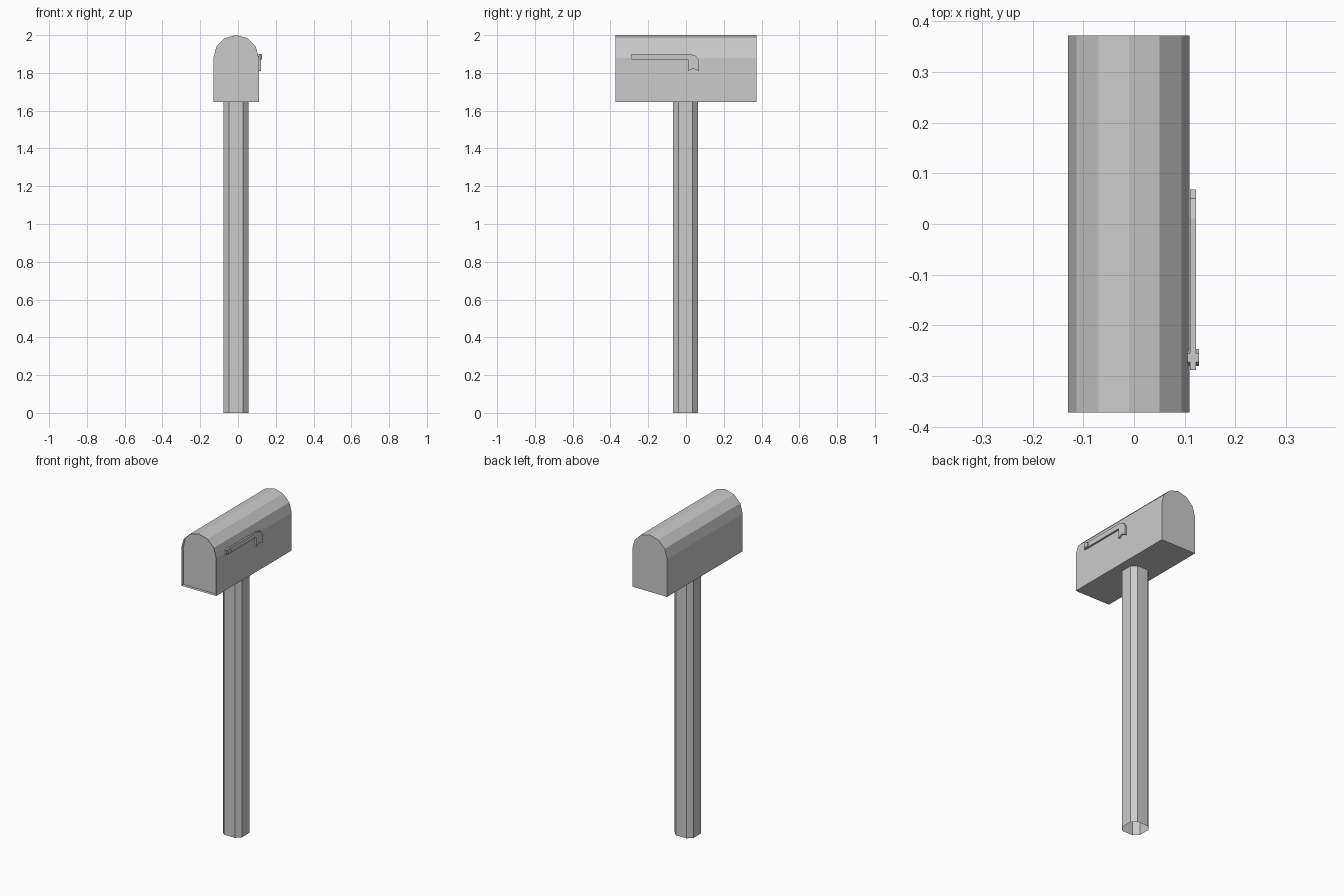
import bpy, bmesh, math

if "Cube" in bpy.data.objects:
    bpy.data.objects.remove(bpy.data.objects["Cube"])


def extrude(name, profile, axis, start, end, caps=None):
    """Sweep a closed 2D profile along an axis; caps lists the cap positions."""
    caps = (start, end) if caps is None else caps
    bm = bmesh.new()

    def ring(t):
        place = {'x': lambda a, b: (t, a, b),
                 'y': lambda a, b: (a, t, b),
                 'z': lambda a, b: (a, b, t)}[axis]
        return [bm.verts.new(place(a, b)) for a, b in profile]

    stops = sorted({start, end, *caps})
    rings = {t: ring(t) for t in stops}
    n = len(profile)
    for t0, t1 in zip(stops, stops[1:]):
        r0, r1 = rings[t0], rings[t1]
        for i in range(n):
            j = (i + 1) % n
            bm.faces.new((r0[i], r0[j], r1[j], r1[i]))
    for t in caps:
        bm.faces.new(rings[t])
    bmesh.ops.recalc_face_normals(bm, faces=bm.faces)
    mesh = bpy.data.meshes.new(name)
    bm.to_mesh(mesh)
    bm.free()
    obj = bpy.data.objects.new(name, mesh)
    bpy.context.collection.objects.link(obj)
    return obj


def arc(cx, cy, r, a0, a1, steps):
    return [(cx + r * math.cos(math.radians(a0 + (a1 - a0) * i / steps)),
             cy + r * math.sin(math.radians(a0 + (a1 - a0) * i / steps)))
            for i in range(steps + 1)]


# Arched box, with the door panel set slightly back inside the front rim
arch = [(-0.13, 1.645), (0.11, 1.645)] + arc(-0.01, 1.88, 0.12, 0, 180, 6)
extrude("mailbox_body", arch, 'y', -0.372, 0.372, caps=(0.372,))
extrude("door", arch, 'y', -0.352, -0.352, caps=(-0.352,))

# Chamfered square post, open at both ends
w, f = 0.066, 0.037
post = [(w, -f), (w, f), (f, w), (-f, w), (-w, f), (-w, -f), (-f, -w), (f, -w)]
post = [(x - 0.011, y - 0.003) for x, y in post]
extrude("post", post, 'z', 0.0, 1.645, caps=())

# Signal flag: arm with a rounded, notched head
flag = [(-0.288, 1.87), (0.01, 1.87), (0.01, 1.81), (0.037, 1.824), (0.068, 1.81),
        (0.068, 1.868), (0.05, 1.891), (0.012, 1.901), (-0.288, 1.901)]
extrude("flag", flag, 'x', 0.111, 0.122)

# Hexagonal pivot pin through the arm
pin = arc(-0.264, 1.8855, 0.0168, 0, 300, 5)
extrude("flag_pivot", pin, 'x', 0.106, 0.128)
